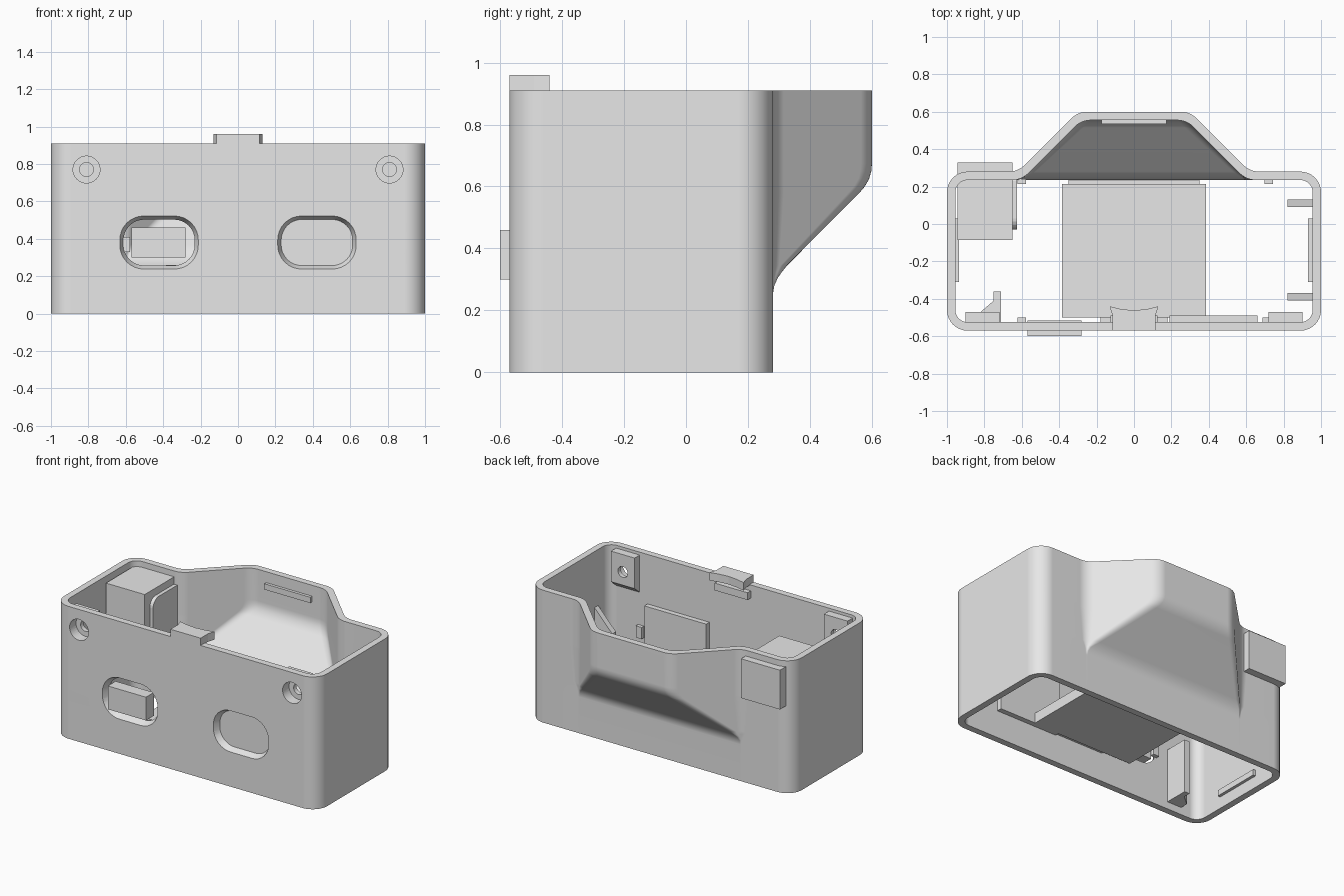
import bpy, bmesh, math
from mathutils import Vector

if "Cube" in bpy.data.objects:
    bpy.data.objects.remove(bpy.data.objects["Cube"])

grey = bpy.data.materials.new("plain grey")
grey.diffuse_color = (0.8, 0.8, 0.8, 1)
grey.use_nodes = True
grey.node_tree.nodes["Principled BSDF"].inputs["Base Color"].default_value = grey.diffuse_color


def loft(name, rings, loop=False):
    """Skin equal-length rings; cap the ends, or join last ring to first."""
    bm = bmesh.new()
    vs = [[bm.verts.new(p) for p in r] for r in rings]
    n = len(rings[0])
    pairs = list(zip(vs, vs[1:])) + ([(vs[-1], vs[0])] if loop else [])
    for a, b in pairs:
        for i in range(n):
            j = (i + 1) % n
            bm.faces.new((a[i], a[j], b[j], b[i]))
    if not loop:
        bm.faces.new(vs[0])
        bm.faces.new(vs[-1])
    bmesh.ops.recalc_face_normals(bm, faces=bm.faces)
    me = bpy.data.meshes.new(name)
    bm.to_mesh(me)
    bm.free()
    me.materials.append(grey)
    ob = bpy.data.objects.new(name, me)
    bpy.context.collection.objects.link(ob)
    return ob


def fillet(corners, seg=8):
    """Round each (x, y, tangent length) corner of a closed polygon."""
    out = []
    n = len(corners)
    for i, (x, y, t) in enumerate(corners):
        p = Vector((x, y))
        a = Vector(corners[i - 1][:2]) - p
        b = Vector(corners[(i + 1) % n][:2]) - p
        t = min(t, 0.45 * a.length, 0.45 * b.length)
        p0, p2 = p + a.normalized() * t, p + b.normalized() * t
        w = math.sin(a.angle(b) / 2)
        for k in range(seg + 1):
            u = k / seg
            c0, c1, c2 = (1 - u) ** 2, 2 * w * u * (1 - u), u * u
            out.append((p0 * c0 + p * c1 + p2 * c2) / (c0 + c1 + c2))
    return out


def box(name, x0, x1, y0, y1, z0, z1):
    base = [(x0, y0), (x1, y0), (x1, y1), (x0, y1)]
    return loft(name, [[(x, y, z) for x, y in base] for z in (z0, z1)])


def prism_z(name, pts, z0, z1):
    return loft(name, [[(x, y, z) for x, y in pts] for z in (z0, z1)])


def prism_y(name, pts, y0, y1):
    return loft(name, [[(x, y, z) for x, z in pts] for y in (y0, y1)])


def cut(target, cutter):
    cutter.hide_render = True
    cutter.hide_set(True)
    m = target.modifiers.new("cut", "BOOLEAN")
    m.operation, m.solver, m.object = "DIFFERENCE", "EXACT", cutter


# housing shell: open tube whose back swells into a sloped hump
W = 0.045
HUMP = [(0, 0), (.25, 0), (.28, .005), (.305, .016), (.325, .03), (.345, .046),
        (.58, .28), (.60, .297), (.625, .311), (.65, .318), (.675, .32), (.91, .32)]


def outline(d, z, w):
    X, F, B, bx = 1 - w, -.57 + w, .28 - w, .62 - .42 * w
    t = .11 - w
    top = bx - max(d, .01)
    h = .05
    return [(p.x, p.y, z) for p in fillet(
        [(-X, F, t), (X, F, t), (X, B, t), (bx, B, h), (top, B + d, h),
         (-top, B + d, h), (-bx, B, h), (-X, B, t)])]


outer = [outline(d, z, 0) for z, d in HUMP]
inner = [outline(d, z + (.019 if 0 < z < .9 else 0), W) for z, d in HUMP]
shell = loft("housing_shell", outer + inner[::-1], loop=True)

# tapered oval windows in the front wall
for side, cx in (("left", -.422), ("right", .422)):
    rings = []
    for y, g in ((-.58, .004), (-.51, -.026)):
        a, b = .21 + g, .142 + g
        c = [(cx - a, .38 - b), (cx + a, .38 - b), (cx + a, .38 + b), (cx - a, .38 + b)]
        rings.append([(p.x, y, p.y) for p in fillet([(x, z, .13 + g) for x, z in c])])
    cut(shell, loft(side + "_window_cutter", rings))

# screw bosses with stepped holes in the front wall
for side, s in (("left", -1), ("right", 1)):
    x0, x1 = sorted((s * .72, s * .90))
    boss = loft(side + "_screw_boss", [
        [(x0, -.53, .63), (x1, -.53, .63), (x1, -.53, .89), (x0, -.53, .89)],
        [(x0, -.47, .68), (x1, -.47, .68), (x1, -.47, .89), (x0, -.47, .89)]])
    for tag, r, y1 in (("head", .072, -.50), ("shaft", .037, -.40)):
        c = [[(s * .81 + r * math.cos(a * math.pi / 16), y, .77 + r * math.sin(a * math.pi / 16))
              for a in range(32)] for y in (-.62, y1)]
        hole = loft(side + "_screw_" + tag + "_cutter", c)
        cut(shell, hole)
        cut(boss, hole)

# front details: button, window backing and top latch
box("button", -.57, -.28, -.60, -.515, .30, .46)
box("window_backing", .19, .66, -.527, -.49, .19, .57)
prism_z("latch_tab", [(-.115, -.57), (.115, -.57), (.115, -.49), (.13, -.44), (.07, -.455),
                      (0, -.462), (-.07, -.455), (-.13, -.44), (-.115, -.49)], .905, .96)
prism_y("latch_ridge", [(-.125, .82), (.125, .82), (.125, .87), (-.125, .87)], -.53, -.49)
box("lower_front_ledge", -.18, .18, -.53, -.495, .20, .25)

# hump catch bar
box("hump_catch", -.175, .175, .535, .565, .795, .835)

# low inner tray with its rear lip
box("inner_tray", -.385, .385, -.50, .215, .19, .26)
box("tray_rear_lip", -.35, .35, .21, .25, .19, .25)

# connector block passing through the back wall, with side plate
box("connector_block", -.945, -.65, -.085, .33, .60, .87)
plate = fillet([(-.03, .50, .06), (.24, .50, .01), (.24, .82, .01), (-.03, .82, .06)], 5)
loft("connector_plate", [[(x, p.x, p.y) for p in plate] for x in (-.652, -.625)])

# low snap bars on both end walls
box("left_snap_bar", -.96, -.935, -.31, .03, .08, .12)
box("right_snap_bar", .93, .96, -.31, .03, .08, .12)

# gusset ribs on the right wall
for tag, y in (("front", -.41), ("rear", .09)):
    prism_y(tag + "_gusset", [(.96, .53), (.82, .38), (.82, .33), (.96, .20)], y, y + .04)

# front left corner bracket and small locating tabs
prism_z("corner_bracket", [(-.82, -.53), (-.71, -.53), (-.71, -.36), (-.75, -.36),
                           (-.75, -.41), (-.82, -.47)], .05, .42)
for tag, x, y0, y1 in (("rear_left", -.60, .215, .24), ("rear_right", .72, .215, .24),
                       ("front_left", -.60, -.53, -.50), ("front_right", .71, -.53, -.50)):
    box(tag + "_locating_tab", x - .022, x + .022, y0, y1, .33, .41)

# smooth rounded walls while keeping hard edges
bpy.ops.object.select_all(action="DESELECT")
shell.select_set(True)
bpy.context.view_layer.objects.active = shell
for m in list(shell.modifiers):
    bpy.ops.object.modifier_apply(modifier=m.name)
bpy.ops.object.shade_smooth_by_angle(angle=math.radians(30))
wn = shell.modifiers.new("flat wall normals", "WEIGHTED_NORMAL")
wn.keep_sharp = True
